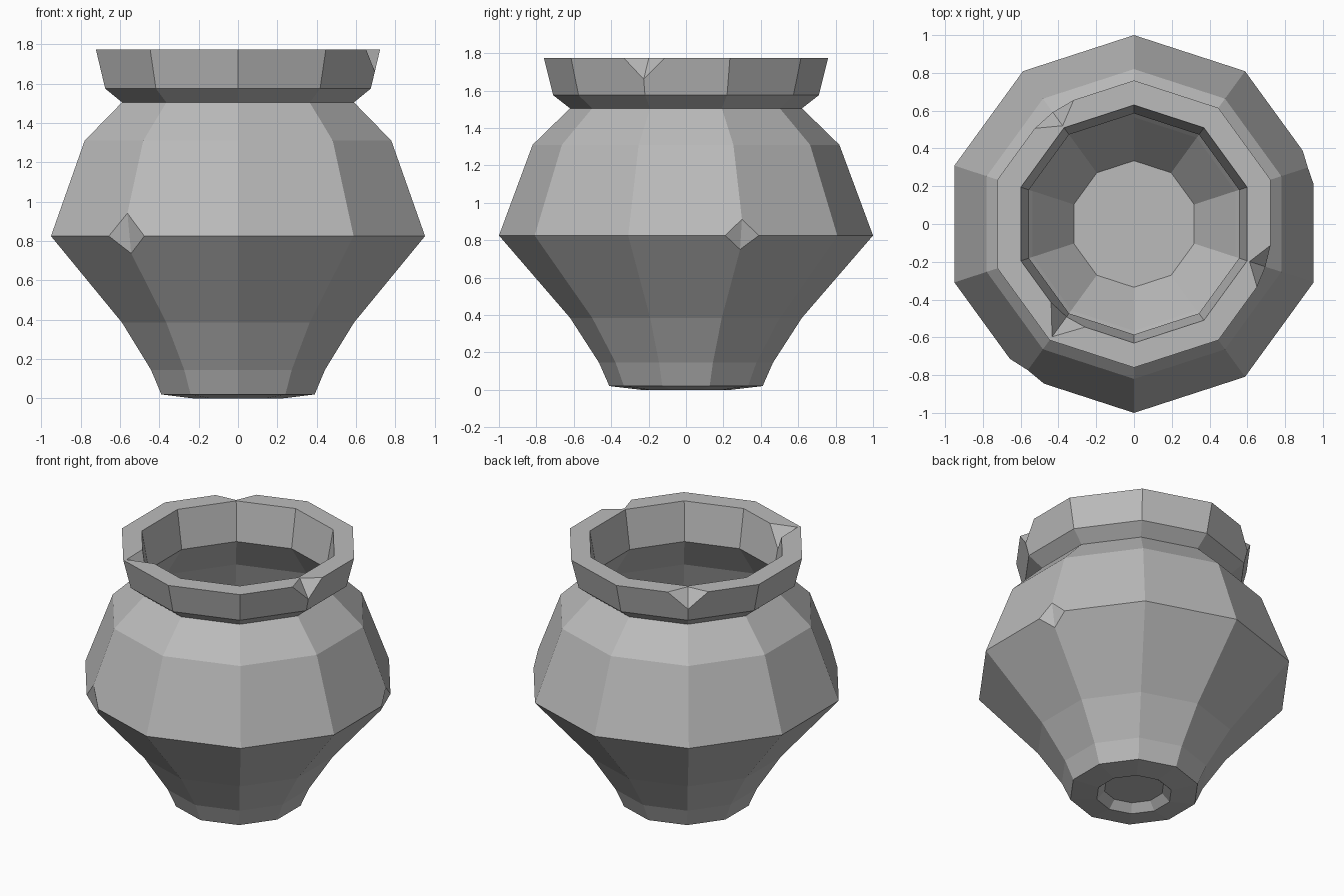
import bpy
import bmesh
from math import cos, sin, radians

if "Cube" in bpy.data.objects:
    bpy.data.objects.remove(bpy.data.objects["Cube"], do_unlink=True)

SIDES = 10

# Radius and height, from the foot recess up the outside and down the inside
PROFILE = [
    (0.19, 0.05), (0.24, 0.0), (0.41, 0.02), (0.465, 0.145), (0.62, 0.385),
    (1.0, 0.825), (0.82, 1.31), (0.62, 1.505), (0.71, 1.575), (0.76, 1.775),
    (0.63, 1.775), (0.585, 1.515), (0.75, 1.28), (0.92, 0.84), (0.565, 0.42),
    (0.335, 0.12),
]
BELLY, RIM, INNER_RIM = 5, 9, 10


def lathe(bm):
    """Turn the profile into rings of vertices joined by quads and two caps."""
    rings = []
    for r, z in PROFILE:
        angles = [radians(90 + 360 * j / SIDES) for j in range(SIDES)]
        rings.append([bm.verts.new((r * cos(a), r * sin(a), z)) for a in angles])
    for low, high in zip(rings, rings[1:]):
        for j in range(SIDES):
            k = (j + 1) % SIDES
            bm.faces.new((low[j], low[k], high[k], high[j]))
    bm.faces.new(rings[0][::-1])
    bm.faces.new(rings[-1])
    return rings


def chip(bm, rings, ring, j, side, before, after):
    """Knock a corner in; the fractions set its reach along each edge."""
    v = rings[ring][j]
    cuts = []
    for other, reach in (
        (rings[ring - 1][j], before), (rings[ring + 1][j], after),
        (rings[ring][j - 1], side), (rings[ring][(j + 1) % SIDES], side),
    ):
        edge = bm.edges.get((v, other))
        cuts.append(bmesh.utils.edge_split(edge, v, reach)[1])
    for face in list(v.link_faces):
        a, b = [c for c in cuts if c in face.verts]
        bmesh.utils.face_split(face, a, b)
    v.co = (cuts[0].co + cuts[1].co) / 2


bm = bmesh.new()
rings = lathe(bm)

# Chips on the rim and belly
chip(bm, rings, RIM, 1, 0.285, 0.57, 0.9)
chip(bm, rings, RIM, 7, 0.26, 0.57, 0.9)
chip(bm, rings, INNER_RIM, 4, 0.3, 0.83, 0.5)
chip(bm, rings, BELLY, 4, 0.19, 0.2, 0.24)
chip(bm, rings, BELLY, 8, 0.16, 0.17, 0.18)

bmesh.ops.recalc_face_normals(bm, faces=bm.faces)
mesh = bpy.data.meshes.new("pot")
bm.to_mesh(mesh)
bm.free()

# Plain grey clay
clay = bpy.data.materials.new("grey_clay")
clay.use_nodes = True
colour = (0.5, 0.5, 0.5, 1.0)
clay.diffuse_color = colour
clay.node_tree.nodes["Principled BSDF"].inputs["Base Color"].default_value = colour
mesh.materials.append(clay)

pot = bpy.data.objects.new("pot", mesh)
bpy.context.collection.objects.link(pot)
